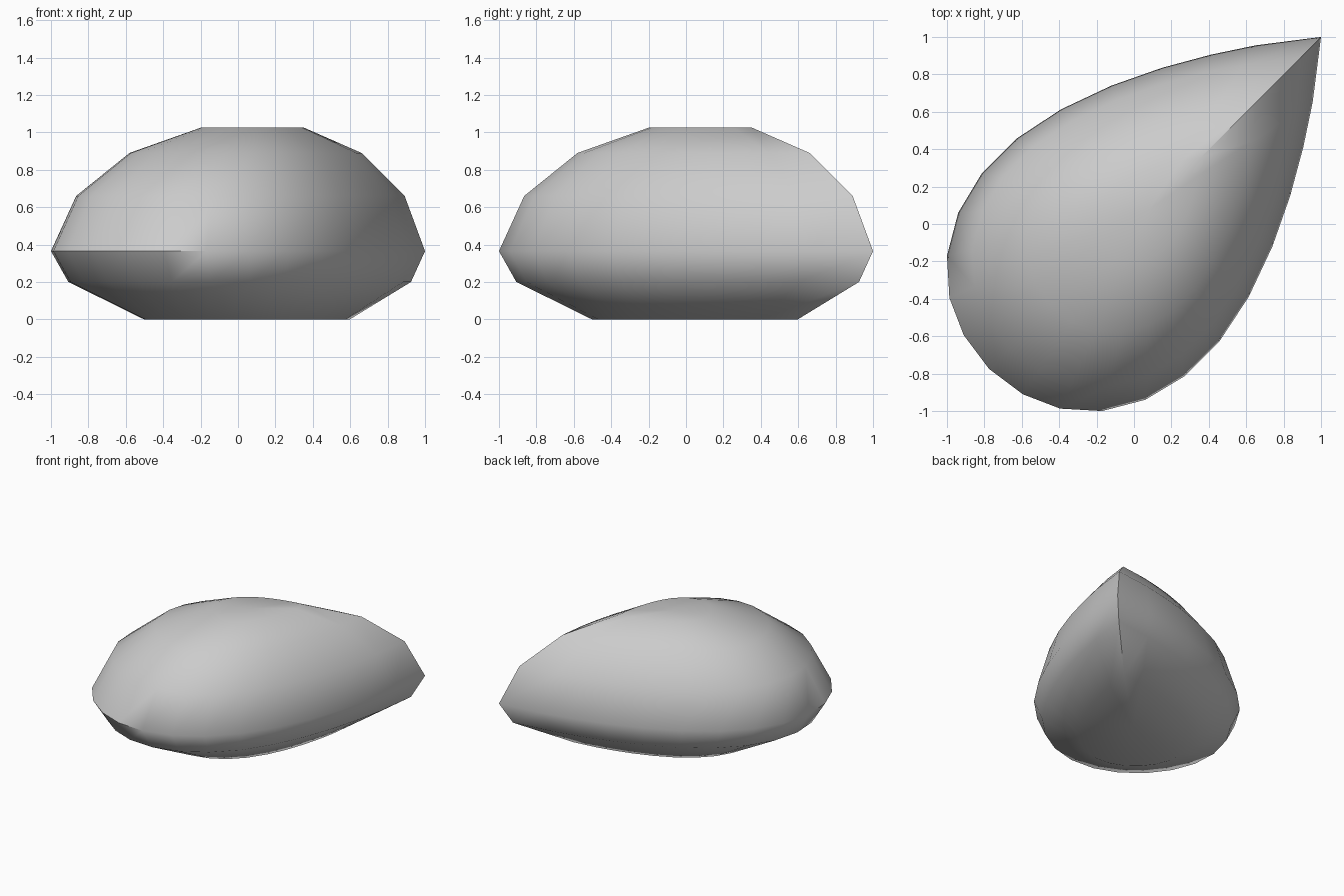
import bpy, bmesh

if "Cube" in bpy.data.objects:
    bpy.data.objects.remove(bpy.data.objects["Cube"])

# Half of the teardrop outline, tip to blunt end (mirrored across x = y)
half = [(1, 1), (.65, .955), (.41, .905), (.15, .835), (-.12, .74), (-.39, .613),
        (-.63, .455), (-.815, .268), (-.94, .06), (-1, -.17), (-.987, -.395),
        (-.91, -.595), (-.775, -.775)]
outline = half + [(y, x) for x, y in half[-2:0:-1]]
n = len(outline)

# Rings: height and scale of the outline about a common centre
C = .106
rings = [(0, .55), (.2, .916), (.365, 1), (.66, .878), (.89, .62), (1.025, .276)]
WIDEST = 2

bm = bmesh.new()
loops = [[bm.verts.new((C + (x - C) * s, C + (y - C) * s, z)) for x, y in outline]
         for z, s in rings]
for a, b in zip(loops, loops[1:]):
    for i in range(n):
        j = (i + 1) % n
        bm.faces.new((a[i], a[j], b[j], b[i]))

# Flat bottom and top, closed as fans
for loop, (z, s) in ((loops[0], rings[0]), (loops[-1], rings[-1])):
    mid = bm.verts.new((C * (1 - s), C * (1 - s), z))
    for i in range(n):
        bm.faces.new((loop[i], loop[(i + 1) % n], mid))
bmesh.ops.recalc_face_normals(bm, faces=bm.faces)
for f in bm.faces:
    f.smooth = True

# Creases: along the tip, and around the rim at the blunt end
for a, b in zip(loops, loops[1:]):
    bm.edges.get((a[0], b[0])).smooth = False
rim = loops[WIDEST]
for i in range(9, 15):
    bm.edges.get((rim[i], rim[i + 1])).smooth = False

mesh = bpy.data.meshes.new("teardrop_shell")
bm.to_mesh(mesh)
bm.free()
obj = bpy.data.objects.new("teardrop_shell", mesh)
bpy.context.collection.objects.link(obj)
